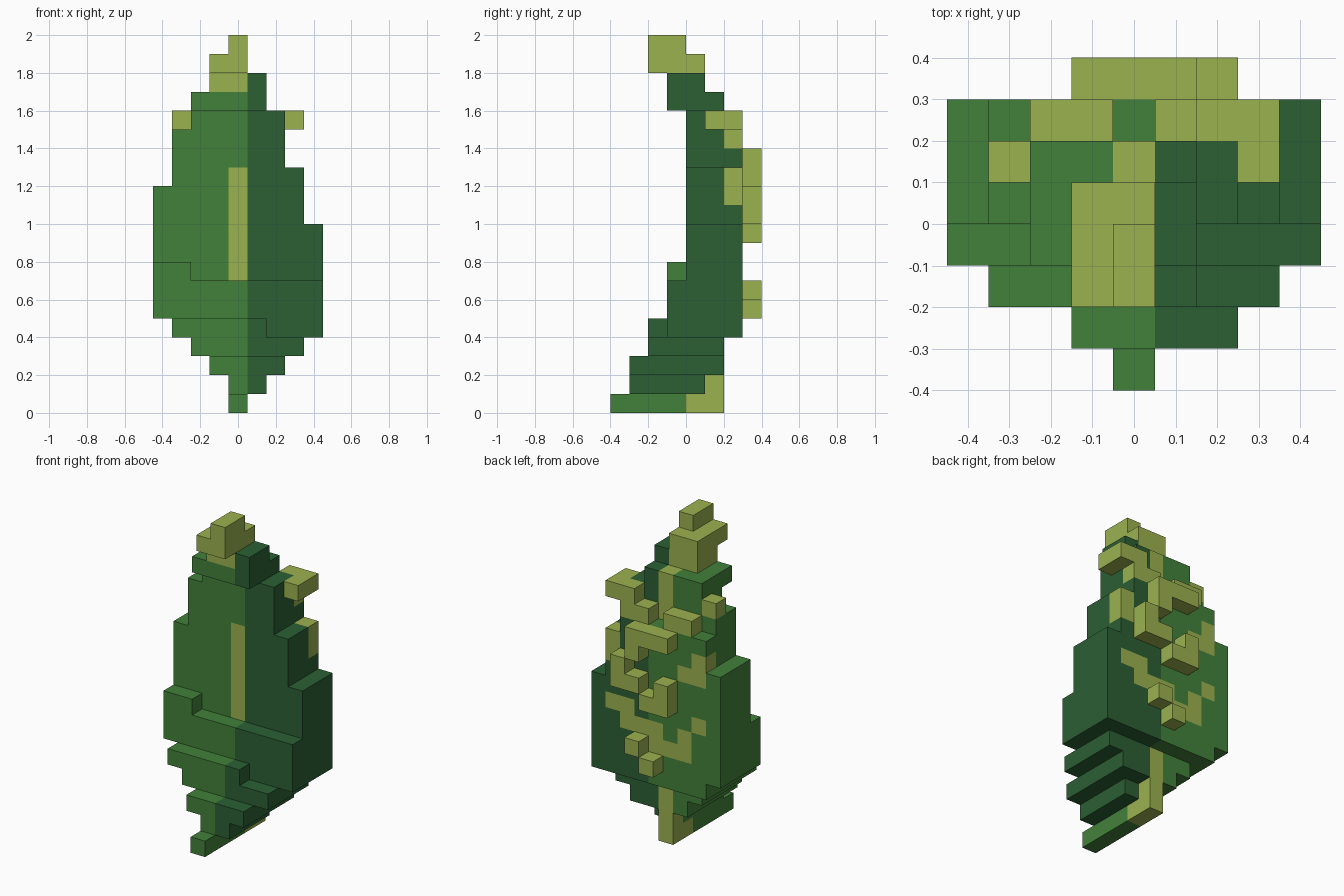
import bpy
import bmesh
from mathutils import Vector

UNIT = 0.1

cube = bpy.data.objects.get("Cube")
if cube:
    bpy.data.objects.remove(cube, do_unlink=True)


def make_material(name, colour):
    material = bpy.data.materials.new(name)
    material.use_nodes = True
    material.diffuse_color = colour
    material.node_tree.nodes["Principled BSDF"].inputs["Base Color"].default_value = colour
    return material


materials = {
    "leaf_right_half": make_material("mid green", (0.055, 0.22, 0.042, 1)),
    "leaf_left_half": make_material("dark green", (0.025, 0.117, 0.034, 1)),
    "veins_and_stem": make_material("yellow green", (0.33, 0.445, 0.08, 1)),
}

# Block grid: each cell holds the name of the part it belongs to
cells = {}


def fill(part, columns, depths, layers):
    """Fill a block of cells; every range includes its first and excludes its last."""
    for x in range(*columns):
        for y in range(*depths):
            for z in range(*layers):
                name = part or ("leaf_left_half" if x > 0 else "leaf_right_half")
                cells[x, y, z] = name


def blade(columns, depths, layers):
    fill(None, columns, depths, layers)


def vein(columns, depths, layers):
    fill("veins_and_stem", columns, depths, layers)


def vein_cells(depth, spots):
    """Single vein blocks at one depth, given as column and layer."""
    for x, z in spots:
        vein((x, x + 1), (depth, depth + 1), (z, z + 1))


# Stepped lower blade
blade((0, 1), (-4, 0), (0, 1))
blade((0, 2), (-3, 1), (1, 2))
blade((-1, 3), (-3, 2), (2, 3))
blade((-2, 4), (-2, 2), (3, 4))
blade((-3, 5), (-1, 3), (4, 5))
blade((-3, 2), (-2, -1), (4, 5))

# Broad middle blade
blade((-4, 5), (-1, 3), (5, 7))
blade((-4, 5), (0, 3), (7, 10))
blade((-4, -2), (-1, 0), (7, 8))
blade((-4, 4), (0, 3), (10, 12))
blade((-3, 4), (0, 3), (12, 13))
blade((-3, 3), (0, 3), (13, 14))

# Narrowing upper blade
blade((-3, 3), (0, 2), (14, 15))
blade((-2, 3), (0, 2), (15, 16))
blade((-2, 2), (-1, 2), (16, 17))
blade((1, 2), (-1, 1), (17, 18))

# Curled tip
vein((-1, 1), (-1, 1), (17, 18))
vein((-1, 1), (-2, 1), (18, 19))
vein((0, 1), (-2, 0), (19, 20))

# Stem and central rib
vein((0, 1), (0, 2), (0, 1))
vein((0, 1), (1, 2), (1, 4))
vein((0, 1), (1, 2), (14, 17))
vein((0, 1), (0, 1), (7, 13))

# Raised veins on the back
vein_cells(3, [(0, 5), (1, 6), (0, 9), (-1, 9), (-1, 10), (1, 10), (2, 10), (2, 11), (1, 12)])
vein((-1, 2), (3, 4), (13, 14))

# Veins flush with the back
vein_cells(2, [(0, 6), (0, 7), (1, 7), (2, 7), (2, 8), (3, 8)])
vein_cells(2, [(-1, 6), (-2, 6), (-2, 7), (-3, 8)])
vein_cells(2, [(3, 11), (3, 12), (-2, 11), (-3, 11), (-3, 12)])

# Upper veins that branch past the blade
vein((-2, 0), (2, 3), (14, 15))
vein((-3, -2), (1, 2), (15, 16))
vein((1, 3), (2, 3), (14, 15))
vein((2, 4), (2, 3), (15, 16))
vein((3, 4), (1, 2), (15, 16))


def build_part(part):
    """Skin the outer faces of one part and merge the flat areas."""
    bm = bmesh.new()
    for cell, name in cells.items():
        if name != part:
            continue
        centre = Vector(cell) + Vector((0, 0.5, 0.5))
        for axis in range(3):
            for sign in (-1, 1):
                neighbour = list(cell)
                neighbour[axis] += sign
                if tuple(neighbour) in cells:
                    continue
                normal = Vector((0, 0, 0))
                normal[axis] = sign
                side = Vector((0, 0, 0))
                side[(axis + 1) % 3] = 0.5
                up = normal.cross(side)
                middle = centre + normal / 2
                corners = (-side - up, side - up, side + up, up - side)
                bm.faces.new([bm.verts.new((middle + c) * UNIT) for c in corners])
    bmesh.ops.remove_doubles(bm, verts=bm.verts, dist=UNIT / 100)
    bmesh.ops.dissolve_limit(bm, angle_limit=0.01, verts=bm.verts, edges=bm.edges)
    mesh = bpy.data.meshes.new(part)
    bm.to_mesh(mesh)
    bm.free()
    mesh.materials.append(materials[part])
    bpy.context.collection.objects.link(bpy.data.objects.new(part, mesh))


for part in materials:
    build_part(part)
